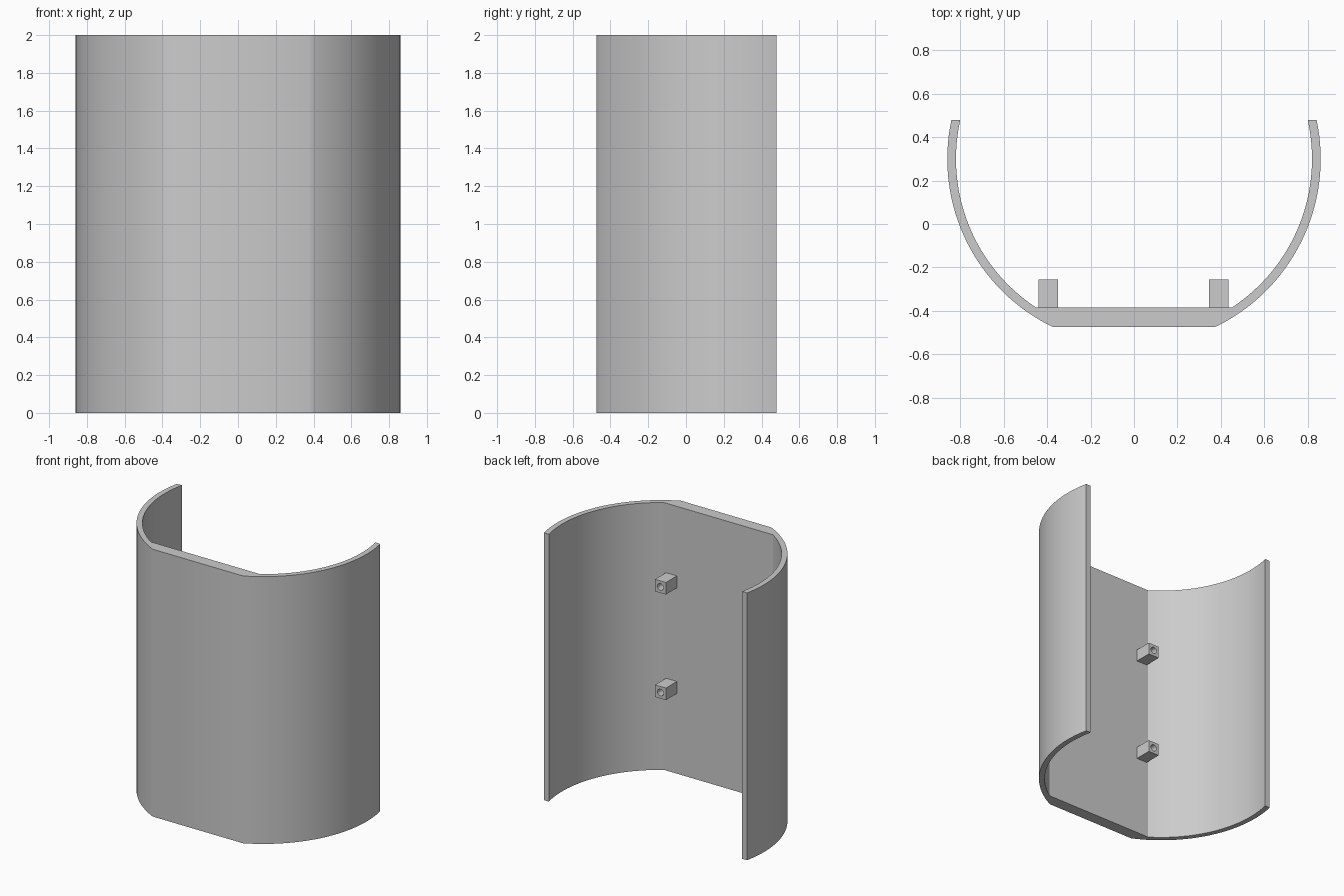
import bpy
import bmesh
import math

if "Cube" in bpy.data.objects:
    bpy.data.objects.remove(bpy.data.objects["Cube"], do_unlink=True)

grey = bpy.data.materials.new("plain_grey")
grey.use_nodes = True
grey.diffuse_color = (0.6, 0.6, 0.6, 1)
grey.node_tree.nodes["Principled BSDF"].inputs["Base Color"].default_value = grey.diffuse_color

HEIGHT = 2.0
CENTRE_Y = 0.30      # centre of the curved sides
BACK_Y = 0.48        # open ends of the curved sides
FRONT_Y = -0.475     # outer face of the flat panel
INNER_Y = -0.385     # inner face of the flat panel
STEPS = 32


def finish(name, bm):
    """Turn a bmesh into a smooth-by-angle object."""
    bmesh.ops.recalc_face_normals(bm, faces=bm.faces[:])
    mesh = bpy.data.meshes.new(name)
    bm.to_mesh(mesh)
    bm.free()
    mesh.materials.append(grey)
    obj = bpy.data.objects.new(name, mesh)
    bpy.context.collection.objects.link(obj)
    bpy.ops.object.select_all(action='DESELECT')
    obj.select_set(True)
    bpy.context.view_layer.objects.active = obj
    bpy.ops.object.shade_smooth_by_angle(angle=math.radians(30))
    return obj


def arc_path(radius, flat_y):
    """Left arc, flat chord, right arc as one open path."""
    start = math.asin((BACK_Y - CENTRE_Y) / radius)
    end = math.asin((flat_y - CENTRE_Y) / radius)
    angles = [start + (end - start) * i / STEPS for i in range(STEPS + 1)]
    side = [(radius * math.cos(a), CENTRE_Y + radius * math.sin(a)) for a in angles]
    return side + [(-x, y) for x, y in reversed(side)]


# Curved shell with a flat, thicker front panel
bm = bmesh.new()
outer = arc_path(0.86, FRONT_Y)
inner = arc_path(0.82, INNER_Y)
rows = [[bm.verts.new((x, y, z)) for x, y in path]
        for path, z in ((outer, 0), (outer, HEIGHT), (inner, HEIGHT), (inner, 0))]
for a, b in zip(rows, rows[1:] + rows[:1]):
    for i in range(len(outer) - 1):
        bm.faces.new((a[i], a[i + 1], b[i + 1], b[i]))
for end in (0, -1):
    bm.faces.new([row[end] for row in rows])
finish("curved_shell", bm)


def mounting_peg(name, x, z, half=0.045, hole=0.025, sides=16):
    """Square peg with a round blind hole in its free end."""
    bm = bmesh.new()
    tip, root = -0.255, INNER_Y - 0.01
    loops = []
    for y, square in ((root, True), (tip, True), (tip, False), (INNER_Y, False)):
        loop = []
        for i in range(sides):
            a = math.tau * i / sides
            c, s = math.cos(a), math.sin(a)
            r = half / max(abs(c), abs(s)) if square else hole
            loop.append(bm.verts.new((x + r * c, y, z + r * s)))
        loops.append(loop)
    for a, b in zip(loops, loops[1:]):
        for i in range(sides):
            j = (i + 1) % sides
            bm.faces.new((a[i], a[j], b[j], b[i]))
    bm.faces.new(loops[0])
    bm.faces.new(loops[-1])
    finish(name, bm)


# Two pegs at each inner corner
for side, x in (("left", 0.39), ("right", -0.395)):
    for level, z in (("lower", 0.645), ("upper", 1.435)):
        mounting_peg(f"{level}_{side}_peg", x, z)
